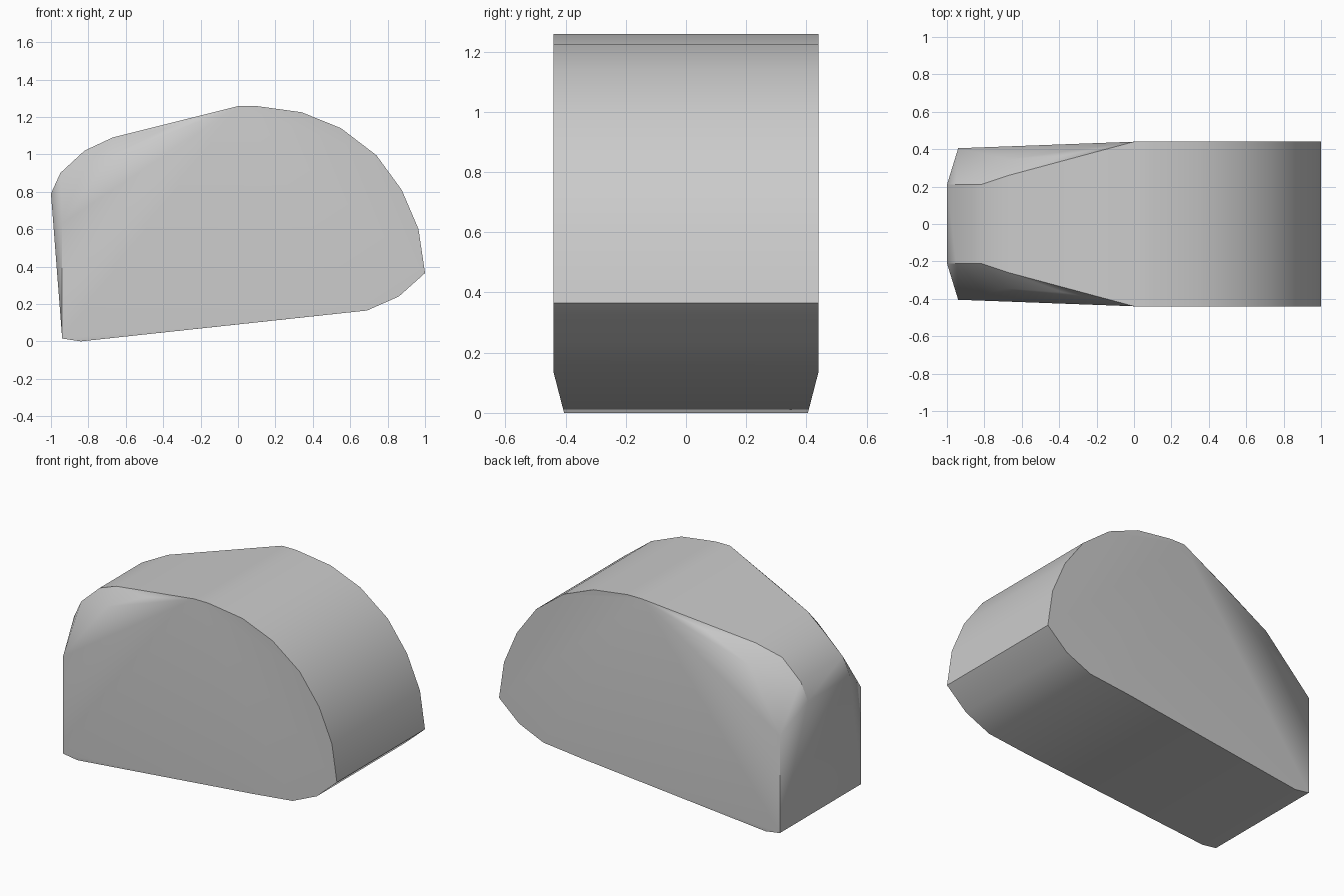
import bpy, bmesh, math

cube = bpy.data.objects.get("Cube")
if cube:
    bpy.data.objects.remove(cube, do_unlink=True)

grey = bpy.data.materials.new("light_grey")
grey.use_nodes = True
colour = (0.6, 0.6, 0.6, 1)
grey.diffuse_color = colour
grey.node_tree.nodes["Principled BSDF"].inputs["Base Color"].default_value = colour

WIDE, NOSE, TIP = 0.44, 0.405, 0.21   # half widths

# Rounded back end and underside, full width
back = [(0.41, 0.135), (0.69, 0.165), (0.86, 0.24), (1, 0.365), (0.965, 0.6),
        (0.875, 0.81), (0.74, 0.995), (0.55, 1.14), (0.34, 1.225), (0.1, 1.258), (0, 1.258)]
# Nose corners, a little narrower
nose = [(-0.84, 0), (-0.94, 0.015), (-0.94, 0.63)]
# Rounded upper nose, narrow strip
tip = [(-1, 0.79), (-0.95, 0.9), (-0.82, 1.02)]
# Bevelled shoulders: x, half width, z
shoulder = [(-0.67, 0.26, 1.09), (-0.38, 0.365, 1.14), (-0.68, 0.345, 0.99)]

half = [(x, w, z) for row, w in ((back, WIDE), (nose, NOSE), (tip, TIP)) for x, z in row]
half += shoulder

# Mirror the points and wrap them in one convex shell
bm = bmesh.new()
for x, y, z in half:
    for side in (-1, 1):
        bm.verts.new((x, side * y, z))
hull = bmesh.ops.convex_hull(bm, input=bm.verts)
loose = [v for v in bm.verts if not v.link_faces]
bmesh.ops.delete(bm, geom=loose, context='VERTS')
bmesh.ops.dissolve_limit(bm, angle_limit=math.radians(0.5), verts=bm.verts, edges=bm.edges)
bmesh.ops.recalc_face_normals(bm, faces=bm.faces)

mesh = bpy.data.meshes.new("rounded_block")
bm.to_mesh(mesh)
bm.free()
mesh.materials.append(grey)
block = bpy.data.objects.new("rounded_block", mesh)
bpy.context.collection.objects.link(block)

bpy.ops.object.select_all(action='DESELECT')
block.select_set(True)
bpy.context.view_layer.objects.active = block
bpy.ops.object.shade_smooth_by_angle(angle=math.radians(30))
